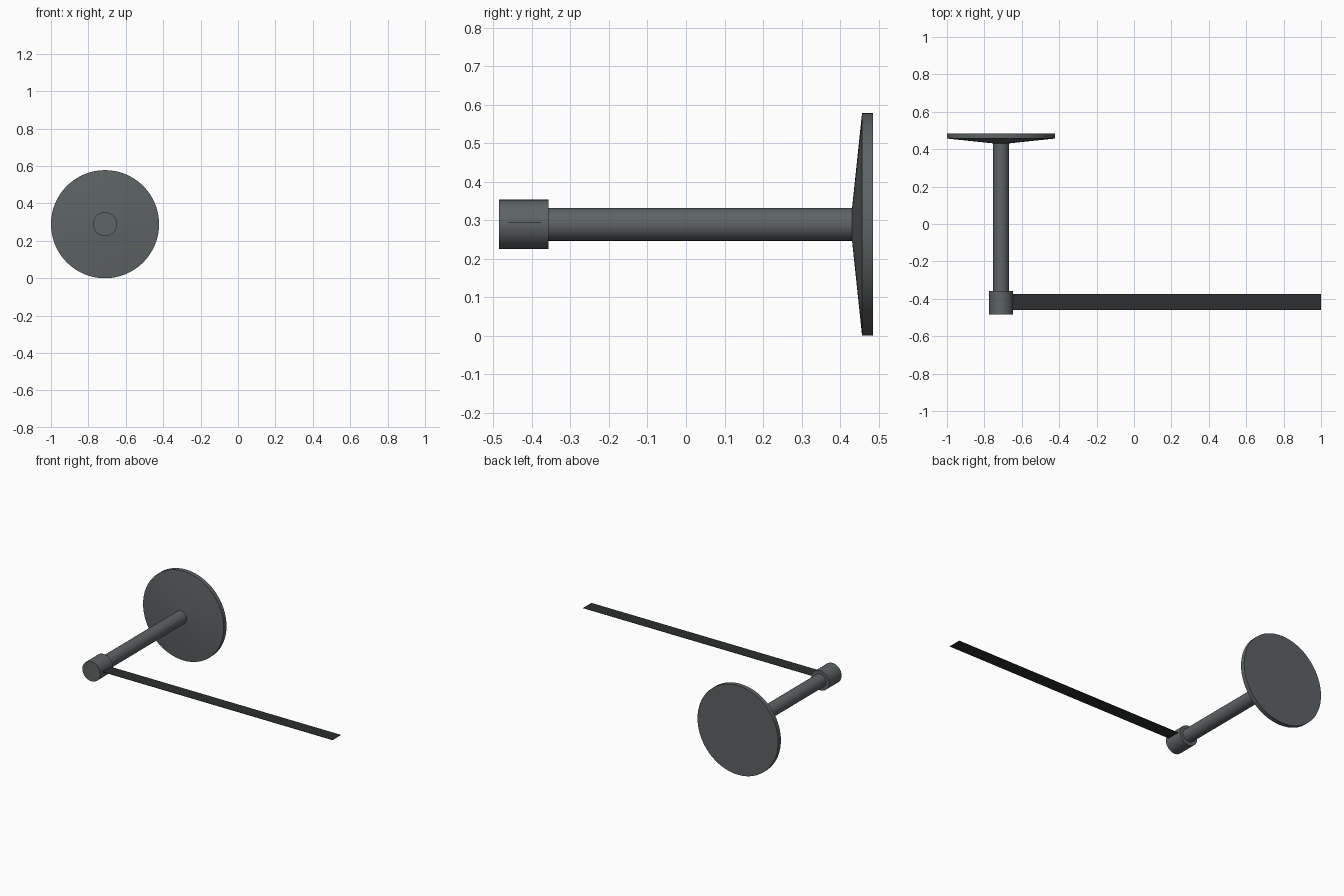
import bpy, bmesh, math
from mathutils import Matrix, Vector

if "Cube" in bpy.data.objects:
    bpy.data.objects.remove(bpy.data.objects["Cube"])

AX, AZ = -0.711, 0.289      # centre line of the turned parts


def material(name, rgb):
    m = bpy.data.materials.new(name)
    m.diffuse_color = (*rgb, 1)
    m.use_nodes = True
    m.node_tree.nodes["Principled BSDF"].inputs["Base Color"].default_value = m.diffuse_color
    return m


metal = material("dark_grey_metal", (0.11, 0.125, 0.13))
black = material("black_strip", (0.025, 0.028, 0.03))


def finish(bm, name, mat):
    bmesh.ops.recalc_face_normals(bm, faces=bm.faces)
    me = bpy.data.meshes.new(name)
    bm.to_mesh(me)
    bm.free()
    me.materials.append(mat)
    ob = bpy.data.objects.new(name, me)
    bpy.context.collection.objects.link(ob)
    return ob


def lathe(name, profile, steps=64):
    """Revolve (radius, y) points around the part's y axis."""
    bm = bmesh.new()
    vs = [bm.verts.new((AX + r, y, AZ)) for r, y in profile]
    es = [bm.edges.new(p) for p in zip(vs, vs[1:])]
    bmesh.ops.spin(bm, geom=vs + es, cent=(AX, 0, AZ), axis=(0, 1, 0),
                   angle=math.tau, steps=steps)
    bmesh.ops.remove_doubles(bm, verts=bm.verts, dist=1e-5)
    ob = finish(bm, name, metal)
    bpy.ops.object.select_all(action='DESELECT')
    bpy.context.view_layer.objects.active = ob
    ob.select_set(True)
    # keep the shallow rim-to-cone edge crisp
    bpy.ops.object.shade_smooth_by_angle(angle=math.radians(30))
    return ob


# Wall disc with shallow conical face
lathe("wall_disc", [(0, 0.485), (0.289, 0.485), (0.289, 0.457),
                    (0.0425, 0.431), (0, 0.431)])
# Arm rod
lathe("arm_rod", [(0, 0.435), (0.0425, 0.435), (0.0425, -0.36), (0, -0.36)])
# End collar
lathe("end_collar", [(0, -0.357), (0.064, -0.357), (0.064, -0.485), (0, -0.485)])

# Thin flat strip reaching out sideways
bm = bmesh.new()
x0, x1 = AX + 0.055, 1.0
bmesh.ops.create_cube(bm, size=1, matrix=Matrix.Translation(
    Vector(((x0 + x1) / 2, -0.418, 0.293))) @ Matrix.Diagonal((x1 - x0, 0.085, 0.002, 1)))
finish(bm, "flat_strip", black)
